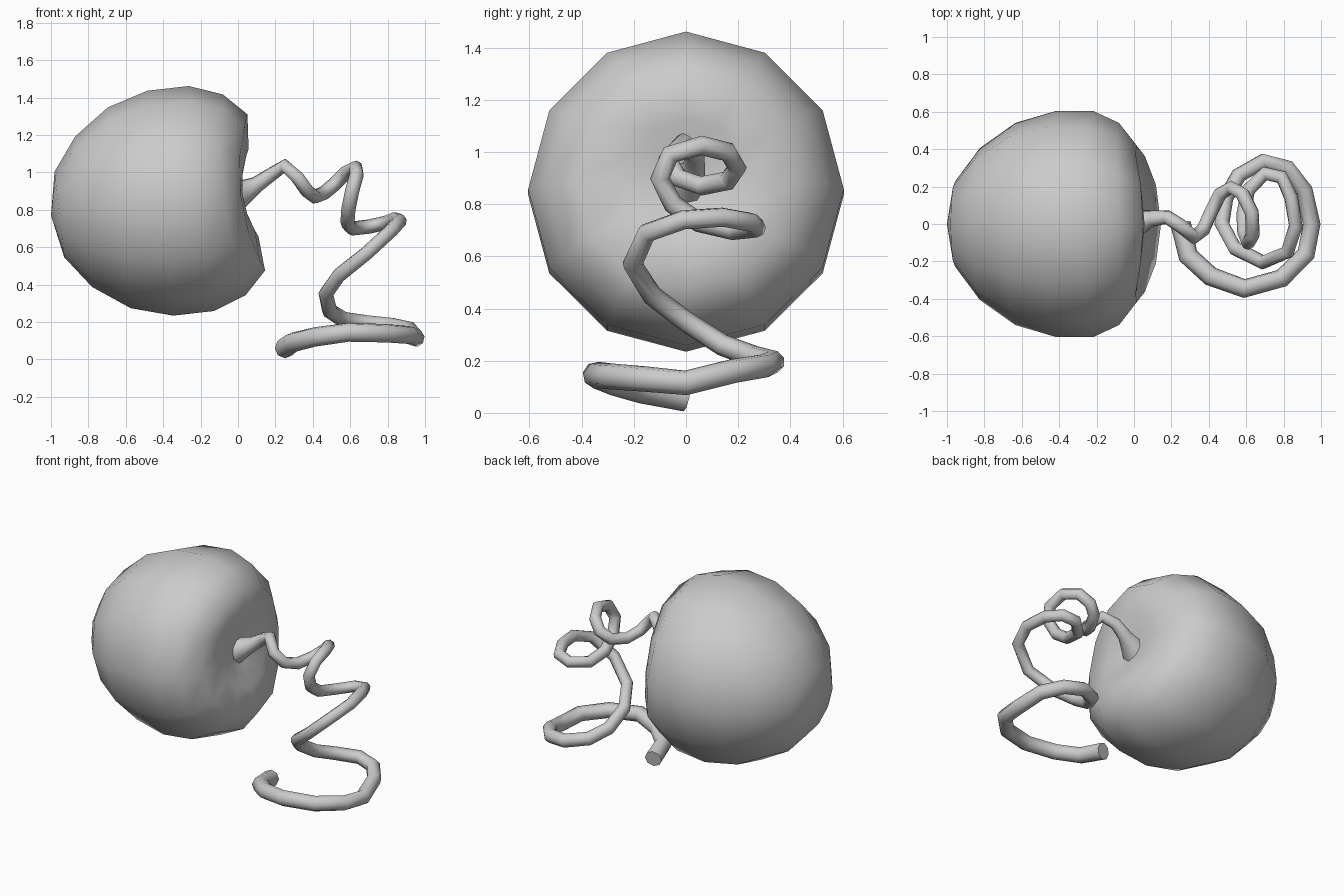
import bpy, bmesh, math
from mathutils import Vector

if "Cube" in bpy.data.objects:
    bpy.data.objects.remove(bpy.data.objects["Cube"])

SIDES = 12
AXIS = Vector((0.994, 0, 0.112))
UP = Vector((-0.112, 0, 0.994))
SIDE = Vector((0, 1, 0))


def centre(x):
    return Vector((x, 0, 0.77 + 0.112 * (x + 1)))


# Round fruit body: rings of (centre x, radius, pull-back of the two sides)
rings = [(-0.955, 0.23, 0), (-0.825, 0.405, 0), (-0.635, 0.54, 0),
         (-0.415, 0.605, 0), (-0.195, 0.605, 0.025), (-0.02, 0.54, 0.06),
         (0.0975, 0.42, 0.085), (0.083, 0.235, 0.06), (0.02, 0.11, 0)]
bm = bmesh.new()
loops = []
for x, r, pull in rings:
    loop = []
    for i in range(SIDES):
        a = math.tau * i / SIDES
        p = centre(x) + UP * (r * math.cos(a)) + SIDE * (r * math.sin(a))
        loop.append(bm.verts.new(p - AXIS * pull * math.sin(a) ** 2))
    loops.append(loop)
for a, b in zip(loops, loops[1:]):
    for i in range(SIDES):
        j = (i + 1) % SIDES
        bm.faces.new((a[i], a[j], b[j], b[i]))
for loop, x in ((loops[0], -1.0), (loops[-1], 0.005)):
    pole = bm.verts.new(centre(x))
    for i in range(SIDES):
        bm.faces.new((loop[i], loop[(i + 1) % SIDES], pole))
bmesh.ops.recalc_face_normals(bm, faces=bm.faces)
mesh = bpy.data.meshes.new("fruit_body")
bm.to_mesh(mesh)
bm.free()
mesh.shade_smooth()
bpy.context.collection.objects.link(bpy.data.objects.new("fruit_body", mesh))

# Curly stem: path from the cut end up through the shrinking coils to the fruit
path = [(.25, .0, .06), (.29, -.17, .09), (.41, -.28, .12), (.59, -.345, .145),
        (.79, -.29, .14), (.92, -.16, .13), (.95, 0, .115), (.91, .18, .16),
        (.82, .3, .18), (.69, .335, .195), (.56, .26, .215), (.49, .14, .26),
        (.47, 0, .35), (.54, -.13, .45), (.69, -.205, .57), (.82, -.15, .69),
        (.865, -.01, .74), (.84, .14, .75), (.79, .25, .73), (.7, .27, .71),
        (.61, .18, .7), (.585, .05, .73), (.59, -.05, .8), (.61, -.1, .9),
        (.635, -.06, .99), (.63, .06, 1.025), (.58, .16, 1.0), (.52, .195, .94),
        (.46, .16, .89), (.41, .06, .87), (.37, -.03, .9), (.32, -.07, .97),
        (.25, -.01, 1.035), (.18, .035, .99), (.1, .03, .935), (.03, .01, .895),
        (-.01, 0, .88)]
curve = bpy.data.curves.new("curly_stem", 'CURVE')
curve.dimensions = '3D'
curve.bevel_depth = 1.0
curve.bevel_resolution = 2
curve.use_fill_caps = True
spline = curve.splines.new('POLY')
spline.points.add(len(path) - 1)
for i, (pt, co) in enumerate(zip(spline.points, path)):
    pt.co = (*co, 1)
    pt.radius = max(0.038, 0.055 - 0.0012 * i)
spline.points[-3].radius = 0.045
spline.points[-2].radius = 0.07
spline.points[-1].radius = 0.09
tube = bpy.data.objects.new("stem_path", curve)
bpy.context.collection.objects.link(tube)
bpy.context.view_layer.update()
stem_mesh = bpy.data.meshes.new_from_object(
    tube.evaluated_get(bpy.context.evaluated_depsgraph_get()))
bpy.data.objects.remove(tube)
stem = bpy.data.objects.new("curly_stem", stem_mesh)
bpy.context.collection.objects.link(stem)
bpy.context.view_layer.objects.active = stem
stem.select_set(True)
bpy.ops.object.shade_smooth_by_angle(angle=math.radians(60))
